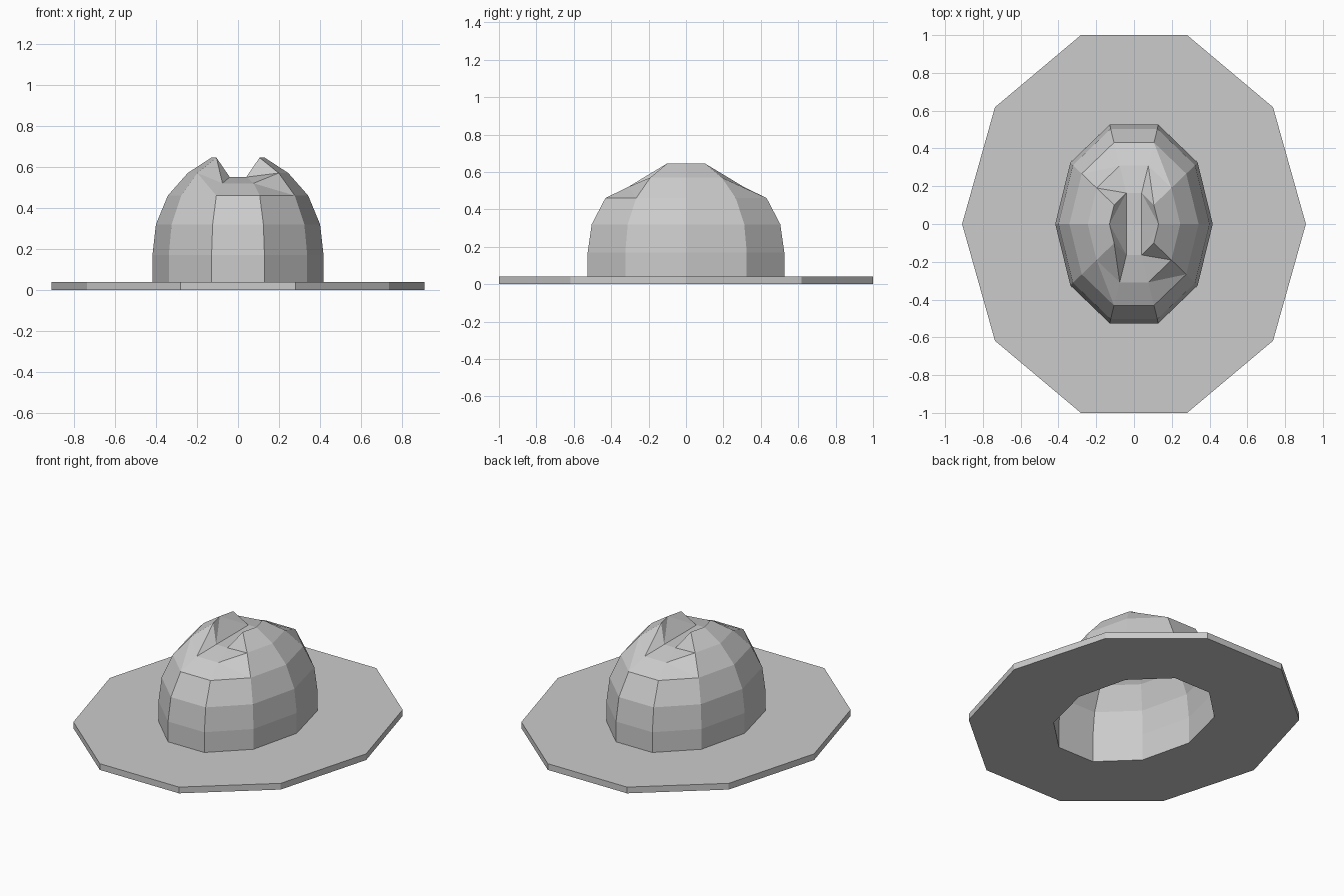
import bpy, bmesh
from math import cos, sin, pi

if "Cube" in bpy.data.objects:
    bpy.data.objects.remove(bpy.data.objects["Cube"])

N = 10           # sides of the hat
RATIO = 1.33     # y radius of the crown relative to its x radius


def ring(bm, rx, ry, z):
    return [bm.verts.new((rx * cos(2 * pi * j / N), ry * sin(2 * pi * j / N), z))
            for j in range(N)]


def finish(bm, name, recalc=True):
    if recalc:
        bmesh.ops.recalc_face_normals(bm, faces=bm.faces[:])
    mesh = bpy.data.meshes.new(name)
    bm.to_mesh(mesh)
    bm.free()
    obj = bpy.data.objects.new(name, mesh)
    bpy.context.collection.objects.link(obj)
    return obj


# Brim: flat ten-sided plate with an opening for the head
R = 0.417
bm = bmesh.new()
loops = [ring(bm, *p) for p in ((R, R * RATIO - 0.002, 0.0), (0.91, 1.0515, 0.0),
                                (0.91, 1.0515, 0.04), (R, R * RATIO - 0.002, 0.04))]
for i in range(4):
    a, b = loops[i], loops[(i + 1) % 4]
    for j in range(N):
        k = (j + 1) % N
        bm.faces.new((a[j], a[k], b[k], b[j]))
finish(bm, "brim")

# Crown: open dome with the front and back of the top pressed in
bm = bmesh.new()
profile = [(R, 0.04), (R, 0.17), (0.40, 0.32), (0.342, 0.46), (0.245, 0.57), (0.13, 0.645)]
rings = [ring(bm, r, r * (RATIO - 0.005), z) for r, z in profile]
for j in (2, 3, 7, 8):
    rings[4][j].co.z = 0.52
    rings[5][j].co.z = 0.55
for a, b in zip(rings, rings[1:]):
    for j in range(N):
        k = (j + 1) % N
        bm.faces.new((a[j], a[k], b[j]))
        bm.faces.new((a[k], b[k], b[j]))

# Crease along the top: flat floor between two raised sides
t = rings[5]
bm.faces.new((t[8], t[2], t[3], t[7]))
for s in ((0, 8, 9), (0, 1, 2), (0, 2, 8), (5, 3, 4), (5, 6, 7), (5, 7, 3)):
    bm.faces.new([t[i] for i in s])
finish(bm, "crown", recalc=False)
